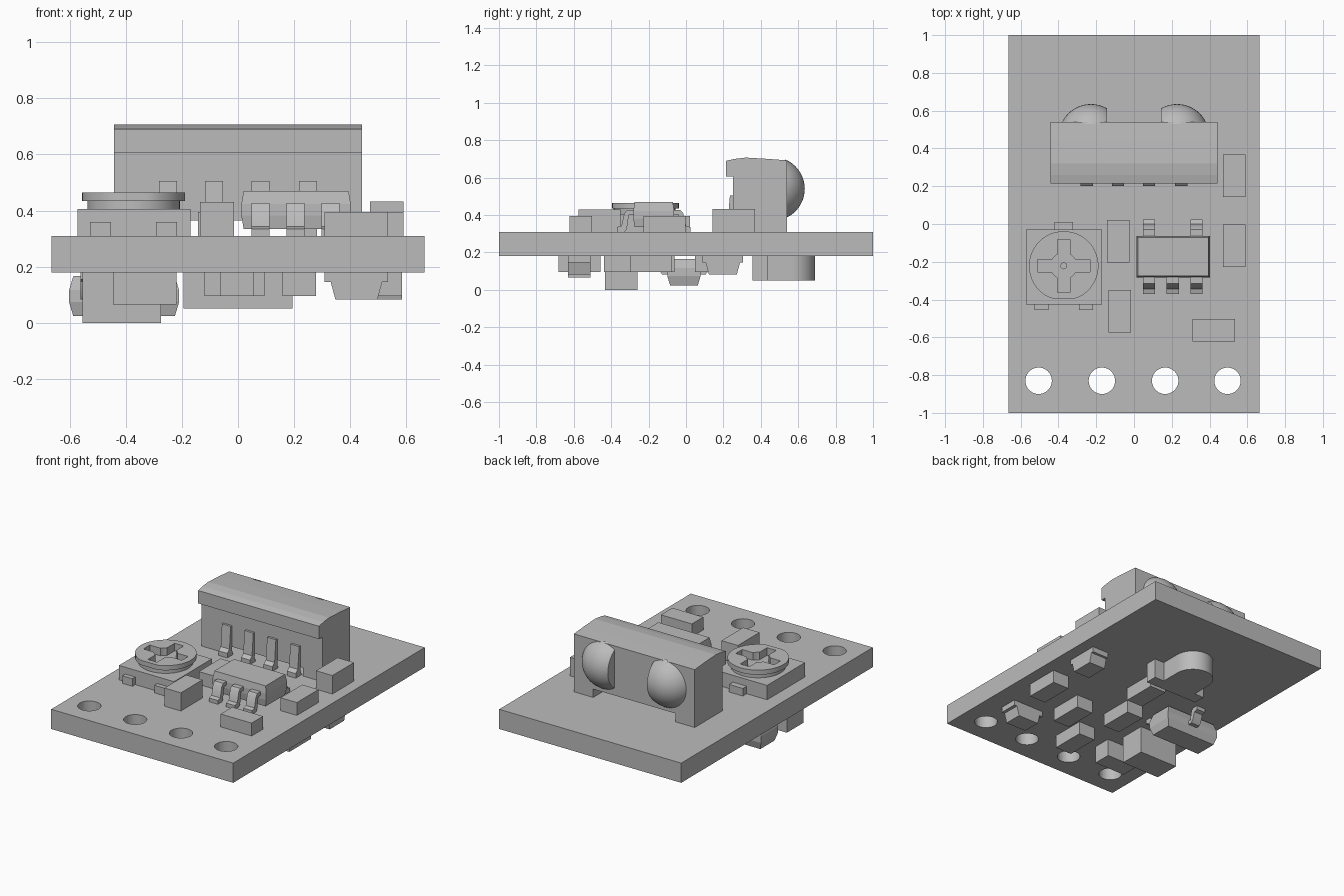
import bpy
import bmesh
from math import cos, sin, pi
from mathutils import Vector, Matrix

cube = bpy.data.objects.get("Cube")
if cube:
    bpy.data.objects.remove(cube, do_unlink=True)

GREY = (0.5, 0.5, 0.5, 1)
grey = bpy.data.materials.new("plain grey")
grey.use_nodes = True
grey.diffuse_color = GREY
grey.node_tree.nodes["Principled BSDF"].inputs["Base Color"].default_value = GREY

BOARD_LOW, BOARD_TOP = 0.18, 0.31


def finish(name, bm):
    bmesh.ops.recalc_face_normals(bm, faces=bm.faces)
    mesh = bpy.data.meshes.new(name)
    bm.to_mesh(mesh)
    bm.free()
    mesh.materials.append(grey)
    ob = bpy.data.objects.new(name, mesh)
    bpy.context.collection.objects.link(ob)
    return ob


def prism(name, points, axis, lo, hi):
    """Extrude an outline along one axis."""
    place = {"x": lambda a, b: (lo, a, b),
             "y": lambda a, b: (a, lo, b),
             "z": lambda a, b: (a, b, lo)}[axis]
    bm = bmesh.new()
    face = bm.faces.new([bm.verts.new(place(*p)) for p in points])
    ext = bmesh.ops.extrude_face_region(bm, geom=[face])
    step = Vector([(hi - lo) * (axis == k) for k in "xyz"])
    moved = [g for g in ext["geom"] if isinstance(g, bmesh.types.BMVert)]
    bmesh.ops.translate(bm, verts=moved, vec=step)
    return finish(name, bm)


def box(name, x, y, z):
    return prism(name, [(x[0], y[0]), (x[1], y[0]), (x[1], y[1]), (x[0], y[1])], "z", *z)


def circle(cx, cy, r, n=40, start=0, sweep=2 * pi):
    full = sweep > 6
    return [(cx + r * cos(start + sweep * i / (n if full else n - 1)),
             cy + r * sin(start + sweep * i / (n if full else n - 1))) for i in range(n)]


def cut(ob, cutters):
    for c in cutters:
        c.hide_render = True
        mod = ob.modifiers.new("cut", "BOOLEAN")
        mod.operation, mod.solver, mod.object = "DIFFERENCE", "EXACT", c
    bpy.context.view_layer.update()
    deps = bpy.context.evaluated_depsgraph_get()
    mesh = bpy.data.meshes.new_from_object(ob.evaluated_get(deps))
    ob.modifiers.clear()
    ob.data = mesh
    for c in cutters:
        bpy.data.objects.remove(c, do_unlink=True)


def smooth(ob):
    bpy.ops.object.select_all(action="DESELECT")
    ob.select_set(True)
    bpy.context.view_layer.objects.active = ob
    bpy.ops.object.shade_smooth_by_angle(angle=0.6)


def moulded(name, x, y, z, draft=0.012):
    """Package body that is widest at mid height."""
    bm = bmesh.new()
    rings = []
    for t, d in ((0, draft), (0.35, 0), (0.65, 0), (1, draft)):
        h = z[0] + (z[1] - z[0]) * t
        rings.append([bm.verts.new((a, b, h)) for a, b in (
            (x[0] + d, y[0] + d), (x[1] - d, y[0] + d),
            (x[1] - d, y[1] - d), (x[0] + d, y[1] - d))])
    for r, s in zip(rings, rings[1:]):
        for i in range(4):
            j = (i + 1) % 4
            bm.faces.new((r[i], r[j], s[j], s[i]))
    bm.faces.new(rings[0])
    bm.faces.new(rings[-1])
    return finish(name, bm)


def gull_lead(name, x, edge, way, z_exit, z_foot, length=0.09, half=0.032):
    """Bent metal lead leaving a package along y."""
    s = 1 if z_exit > z_foot else -1
    t = 0.025 * s
    shape = [(-0.01, z_exit + t / 2), (0.035, z_exit + t / 2), (0.05, z_exit - t / 4),
             (0.065, z_foot + t * 1.3), (length, z_foot + t), (length, z_foot),
             (0.05, z_foot), (0.037, z_foot + t / 2), (0.025, z_exit - t / 2),
             (-0.01, z_exit - t / 2)]
    ob = prism(name, [(edge + way * a, b) for a, b in shape], "x", x - half, x + half)
    smooth(ob)


# Circuit board with four mounting holes
board = box("board", (-0.665, 0.665), (-1, 1), (BOARD_LOW, BOARD_TOP))
cut(board, [prism("hole_cutter", circle(hx, -0.83, 0.07), "z", 0, 1)
            for hx in (-0.505, -0.17, 0.165, 0.495)])

# Optical sensor housing with an overhanging crown and two end feet
housing = prism("sensor_housing", [
    (0.25, 0.31), (0.25, 0.605), (0.215, 0.605), (0.215, 0.69), (0.26, 0.7), (0.32, 0.707),
    (0.44, 0.7), (0.54, 0.692), (0.54, 0.31)], "x", -0.442, 0.442)
cut(housing, [box("housing_cutter", (-0.3, 0.3), (0, 0.8), (0.2, 0.365))])

# Domed lenses, flat on their inner sides
for side, label in ((-1, "right"), (1, "left")):
    bm = bmesh.new()
    bmesh.ops.create_uvsphere(bm, u_segments=48, v_segments=24, radius=0.17,
                              matrix=Matrix.Translation((side * 0.228, 0.465, 0.54)))
    for co, no in (((0, 0.53, 0), (0, -1, 0)), ((side * 0.143, 0, 0), (-side, 0, 0))):
        geom = bm.verts[:] + bm.edges[:] + bm.faces[:]
        res = bmesh.ops.bisect_plane(bm, geom=geom, plane_co=co, plane_no=no, clear_outer=True)
        rim = [g for g in res["geom_cut"] if isinstance(g, bmesh.types.BMEdge)]
        bmesh.ops.contextual_create(bm, geom=rim)
    smooth(finish(label + "_lens", bm))

# Slanted sensor pins
for i, px in enumerate((-0.25, -0.085, 0.08, 0.25)):
    prism("sensor_pin_%d" % i, [(0.2, 0.31), (0.2, 0.34), (0.222, 0.36), (0.235, 0.505),
                                (0.26, 0.505), (0.25, 0.34), (0.26, 0.31)],
          "x", px - 0.032, px + 0.032)

# Adjustable trimmer: base, collar, slotted rotor and terminals
TX, TY = -0.372, -0.222
box("trimmer_base", (-0.572, -0.17), (-0.425, -0.03), (BOARD_TOP, 0.405))
collar = prism("trimmer_collar", circle(TX, TY, 0.165), "z", 0.4, 0.436)
rotor = prism("trimmer_rotor", [(a, max(b, -0.395)) for a, b in circle(TX, TY, 0.184, 48)],
              "z", 0.434, 0.465)
for part, low in ((rotor, 0.42), (collar, 0.415)):
    cut(part, [box("slot_cutter", (TX - 0.14, TX + 0.14), (TY - 0.033, TY + 0.033), (low, 0.6)),
               box("slot_cutter", (TX - 0.033, TX + 0.033), (TY - 0.14, TY + 0.14), (low, 0.6)),
               prism("hub_cutter", circle(TX, TY, 0.07, 24), "z", low, 0.6)])
    smooth(part)
prism("trimmer_pivot", circle(TX, TY, 0.018, 16), "z", 0.4, 0.425)
for tx in (-0.49, -0.255):
    box("trimmer_front_terminal", (tx - 0.037, tx + 0.037), (-0.455, -0.42), (BOARD_TOP, 0.36))
box("trimmer_back_terminal", (TX - 0.05, TX + 0.05), (-0.04, 0.01), (BOARD_TOP, 0.36))

# Five-lead chip on top
moulded("amplifier_body", (0.012, 0.402), (-0.282, -0.063), (0.335, 0.47), 0.008)
for lx in (0.08, 0.205, 0.33):
    gull_lead("amplifier_front_lead", lx, -0.28, -1, 0.415, BOARD_TOP)
for lx in (0.08, 0.33):
    gull_lead("amplifier_back_lead", lx, -0.065, 1, 0.415, BOARD_TOP)

# Small block components: centre x, centre y, outer height, lies along x
blocks = [
    (-0.083, -0.092, 0.395, False), (-0.075, -0.462, 0.43, False),
    (0.53, -0.115, 0.395, False), (0.53, 0.255, 0.432, False), (0.422, -0.562, 0.395, True),
    (0.525, -0.187, 0.095, False), (0.218, -0.325, 0.095, False),
    (-0.005, -0.57, 0.095, False), (-0.06, -0.175, 0.095, False),
    (0.035, 0.16, 0.095, False), (-0.332, -0.57, 0.065, True)]
for cx, cy, outer, along in blocks:
    hx, hy = (0.113, 0.06) if along else (0.06, 0.113)
    z = (BOARD_TOP, outer) if outer > BOARD_TOP else (outer, BOARD_LOW)
    box("block_component", (cx - hx, cx + hx), (cy - hy, cy + hy), z)

# Indicator lights underneath: thin plate and tapered cap
for cx, cy, along in ((0.422, -0.57, True), (0.525, 0.197, False)):
    hx, hy = (0.113, 0.06) if along else (0.06, 0.108)
    box("indicator_plate", (cx - hx, cx + hx), (cy - hy, cy + hy), (0.145, BOARD_LOW))
    cap = [(-0.092, 0.147), (-0.075, 0.083), (0.075, 0.083), (0.092, 0.147)]
    if along:
        prism("indicator_cap", [(cx + a, b) for a, b in cap], "y", cy - hy, cy + hy)
    else:
        prism("indicator_cap", [(cy + a, b) for a, b in cap], "x", cx - hx, cx + hx)

# Regulator underneath: wide flange with a round nosed body
box("regulator_flange", (-0.195, 0.195), (0.355, 0.435), (0.05, BOARD_LOW))
nose = [(-0.125, 0.43), (0.125, 0.43)] + circle(0, 0.565, 0.125, 24, 0, pi)
smooth(prism("regulator_nose", nose, "z", 0.05, BOARD_LOW))

# Three-lead transistor and tall capacitor underneath
moulded("transistor_body", (-0.602, -0.21), (-0.1, 0.078), (0.024, 0.166), 0.015)
gull_lead("transistor_back_lead", -0.405, 0.07, 1, 0.095, BOARD_LOW)
for lx in (-0.53, -0.28):
    gull_lead("transistor_front_lead", lx, -0.092, -1, 0.095, BOARD_LOW)
box("tall_capacitor", (-0.555, -0.275), (-0.433, -0.26), (0, BOARD_LOW))
